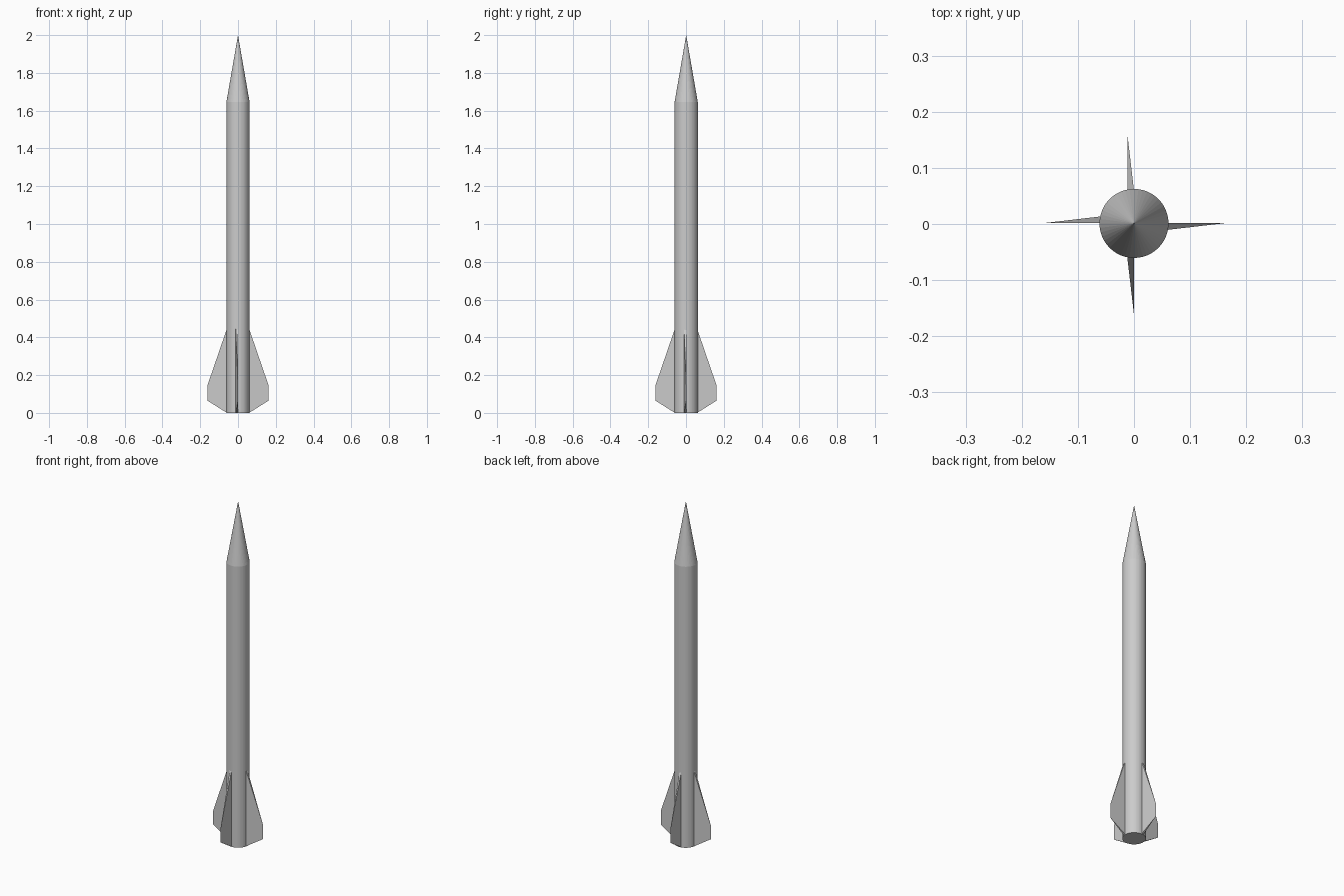
import bpy, bmesh, math

if "Cube" in bpy.data.objects:
    bpy.data.objects.remove(bpy.data.objects["Cube"])

grey = bpy.data.materials.new("light_grey")
grey.diffuse_color = (0.6, 0.6, 0.6, 1)
grey.use_nodes = True
grey.node_tree.nodes["Principled BSDF"].inputs["Base Color"].default_value = grey.diffuse_color

CY = 0.001       # body axis offset in y
R = 0.0615       # body radius
SIDES = 48


def finish(bm, name):
    bmesh.ops.recalc_face_normals(bm, faces=bm.faces)
    mesh = bpy.data.meshes.new(name)
    bm.to_mesh(mesh)
    bm.free()
    mesh.materials.append(grey)
    obj = bpy.data.objects.new(name, mesh)
    bpy.context.collection.objects.link(obj)
    return obj


# Body tube with closed bottom and a pointed nose
bm = bmesh.new()
rings = []
for z in (0.0, 1.645):
    rings.append([bm.verts.new((R * math.cos(2 * math.pi * i / SIDES),
                                CY + R * math.sin(2 * math.pi * i / SIDES), z))
                  for i in range(SIDES)])
apex = bm.verts.new((0, CY, 2.0))
bm.faces.new(rings[0])
for i in range(SIDES):
    j = (i + 1) % SIDES
    bm.faces.new((rings[0][i], rings[0][j], rings[1][j], rings[1][i]))
    bm.faces.new((rings[1][i], rings[1][j], apex))
finish(bm, "body_and_nose")


# Wedge fin: thick root at the body, sharp outer edge in line with the flat side
def fin(name, axis, sign, flat, slant):
    bm = bmesh.new()

    def vert(out, side, z):
        p = (sign * out, side) if axis == "x" else (side, sign * out)
        return bm.verts.new((p[0], p[1], z))

    root = 0.059
    a = [vert(root, flat, z) for z in (0.0, 0.065, 0.445)]
    b = [vert(root, slant, z) for z in (0.0, 0.065, 0.445)]
    low, high = (vert(0.162, flat, z) for z in (0.065, 0.145))
    for s in (a, b):
        bm.faces.new((s[0], low, s[1]))          # lower triangle
        bm.faces.new((s[1], low, high, s[2]))    # main side
    bm.faces.new((a[0], b[0], low))              # underside
    bm.faces.new((a[2], b[2], high))             # leading edge
    bm.faces.new((a[0], a[1], b[1], b[0]))       # root
    bm.faces.new((a[1], a[2], b[2], b[1]))
    finish(bm, name)


fin("right_fin", "x", 1, 0.0015, -0.0105)
fin("left_fin", "x", -1, 0.0015, 0.0135)
fin("back_fin", "y", 1, -0.012, 0.0)
fin("front_fin", "y", -1, 0.0, -0.012)
